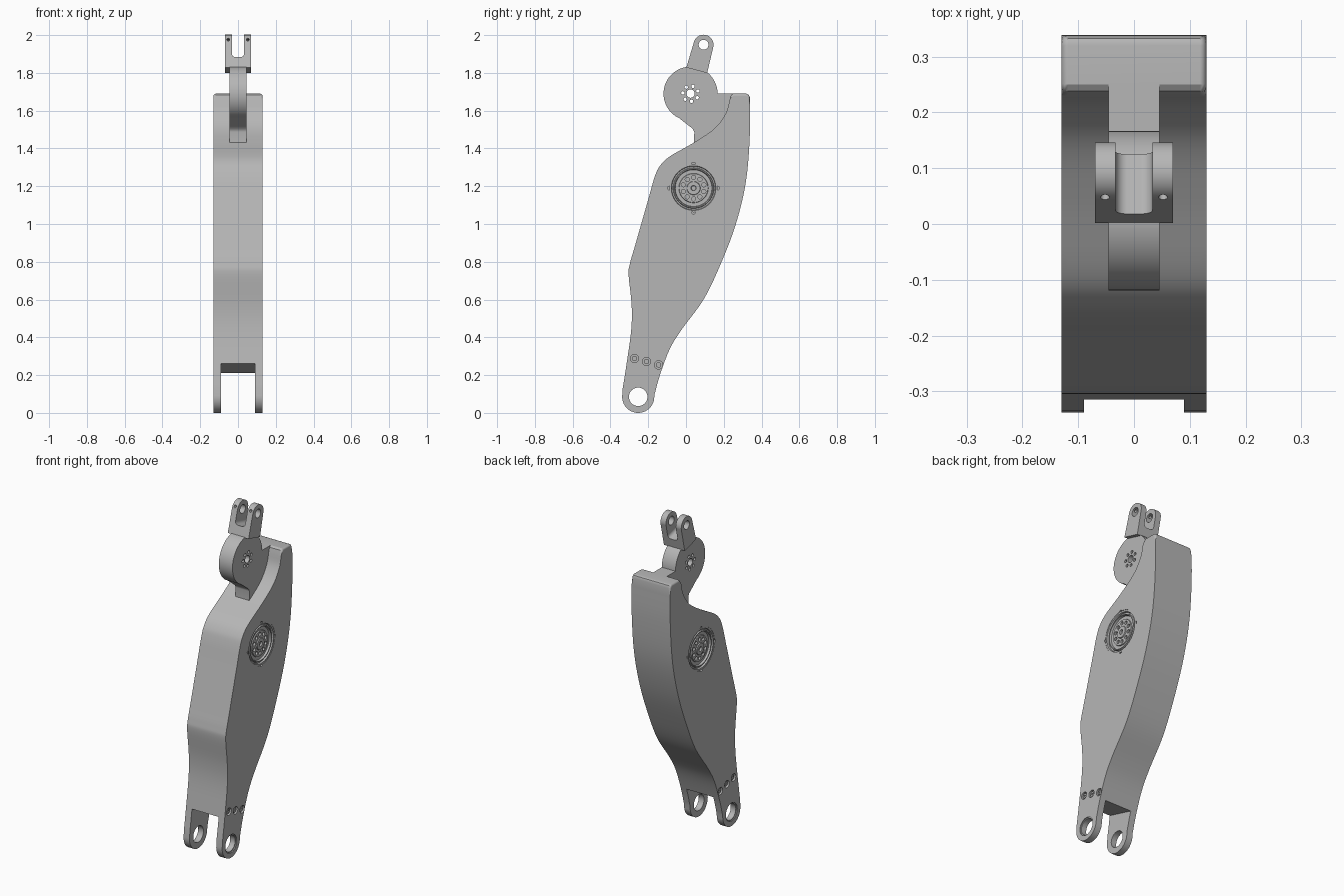
import bpy, bmesh, math
from mathutils import Vector

cube = bpy.data.objects.get("Cube")
if cube:
    bpy.data.objects.remove(cube)

metal = bpy.data.materials.new("grey_metal")
metal.use_nodes = True
GREY = (0.47, 0.47, 0.47, 1)
metal.diffuse_color = GREY
metal.node_tree.nodes["Principled BSDF"].inputs["Base Color"].default_value = GREY


def finish(name, bm):
    bmesh.ops.recalc_face_normals(bm, faces=bm.faces)
    mesh = bpy.data.meshes.new(name)
    bm.to_mesh(mesh)
    bm.free()
    mesh.materials.append(metal)
    obj = bpy.data.objects.new(name, mesh)
    bpy.context.collection.objects.link(obj)
    return obj


def prism(name, outline, lo, hi, axis="x", bevel=0):
    """Extrude an outline along x (points are y, z) or along y (points are x, z)."""
    bm = bmesh.new()
    place = (lambda p, d: (d, p[0], p[1])) if axis == "x" else (lambda p, d: (p[0], d, p[1]))
    a = [bm.verts.new(place(p, lo)) for p in outline]
    b = [bm.verts.new(place(p, hi)) for p in outline]
    caps = [bm.faces.new(a), bm.faces.new(b)]
    n = len(a)
    for i in range(n):
        j = (i + 1) % n
        bm.faces.new((a[i], a[j], b[j], b[i]))
    if bevel:
        rim = [e for f in caps for e in f.edges]
        bmesh.ops.bevel(bm, geom=rim, offset=bevel, segments=3, profile=0.5,
                        affect="EDGES", clamp_overlap=False)
    return finish(name, bm)


def arc(c, r, start, end, steps=32):
    angles = [math.radians(start + (end - start) * i / steps) for i in range(steps + 1)]
    return [(c[0] + r * math.cos(t), c[1] + r * math.sin(t)) for t in angles]


def circle(c, r, steps=32):
    return arc(c, r, 0, 360, steps)[:-1]


def ring(c, r, count, offset=0):
    return arc(c, r, offset, offset + 360, count)[:-1]


def curve(points, steps=5):
    """Smooth open path through the points."""
    p = [Vector(q) for q in points]
    p = [2 * p[0] - p[1]] + p + [2 * p[-1] - p[-2]]
    out = []
    for i in range(1, len(p) - 2):
        a, b, c, d = p[i - 1:i + 3]
        for k in range(steps):
            t = k / steps
            out.append(tuple(0.5 * (2 * b + (c - a) * t + (2 * a - 5 * b + 4 * c - d) * t ** 2
                                    + (3 * b - a - 3 * c + d) * t ** 3)))
    return out + [tuple(p[-2])]


def cut(obj, *cutters):
    for cutter in cutters:
        cutter.hide_render = True
        mod = obj.modifiers.new("cut", "BOOLEAN")
        mod.operation, mod.solver, mod.object = "DIFFERENCE", "EXACT", cutter
        bpy.context.view_layer.objects.active = obj
        bpy.ops.object.modifier_apply(modifier=mod.name)
        bpy.data.objects.remove(cutter)


def drill(obj, c, r, lo, hi, axis="x", steps=24):
    cut(obj, prism("cutter", circle(c, r, steps), lo, hi, axis))


def smooth(obj):
    bpy.ops.object.select_all(action="DESELECT")
    obj.select_set(True)
    bpy.context.view_layer.objects.active = obj
    bpy.ops.object.shade_smooth_by_angle(angle=math.radians(32))
    obj.modifiers.new("normals", "WEIGHTED_NORMAL").keep_sharp = True


W = 0.13            # half width of the body
LUG = (-0.253, 0.085)
HUB = (0.04, 1.19)
DISC = (0.024, 1.69)

# Main body: side outline with rounded rims
back_edge = curve([(0.338, 1.67), (0.337, 1.45), (0.315, 1.21), (0.26, 0.987), (0.18, 0.78),
                   (0.093, 0.6), (-0.024, 0.44), (-0.087, 0.336), (-0.138, 0.2), (-0.166, 0.1)])
lug_end = arc(LUG, 0.085, -8, -184)
front_edge = curve([(-0.335, 0.13), (-0.315, 0.257), (-0.29, 0.44), (-0.288, 0.574),
                    (-0.304, 0.73), (-0.297, 0.79), (-0.27, 0.885), (-0.2, 1.13),
                    (-0.167, 1.246), (-0.14, 1.305), (-0.087, 1.357), (0.04, 1.43),
                    (0.15, 1.505), (0.21, 1.585), (0.233, 1.665)])
top_edge = [(0.238, 1.682), (0.25, 1.69), (0.32, 1.69), (0.332, 1.684)]
body = prism("body", back_edge + lug_end + front_edge + top_edge, -W, W, bevel=0.012)

# Fork slot and pin holes at the lower end
cut(body, prism("cutter", [(-0.5, 0.313), (0, 0.173), (0, -0.1), (-0.5, -0.1)], -0.09, 0.09))
drill(body, LUG, 0.049, -0.3, 0.3, steps=40)

bolts = [(-0.272, 0.288), (-0.209, 0.272), (-0.145, 0.254)]
for side in (-1, 1):
    # Recesses in each side of the body
    drill(body, LUG, 0.055, side * (W - 0.006), side * 0.2, steps=40)
    drill(body, HUB, 0.128, side * 0.1, side * 0.2, steps=64)
    for p in ring(HUB, 0.126, 4):
        drill(body, p, 0.011, side * 0.118, side * 0.2, steps=16)
    for p in bolts:
        drill(body, p, 0.022, side * 0.116, side * 0.2)

    label = "left" if side > 0 else "right"
    for i, p in enumerate(bolts):
        screw = prism(f"{label}_screw_{i + 1}", circle(p, 0.014, 24), side * 0.11, side * 0.125)
        drill(screw, p, 0.006, side * 0.119, side * 0.2, steps=6)
        smooth(screw)

    # Stepped bearing hub, turned about the x axis
    profile = [(0, 0.03), (0.128, 0.03), (0.128, 0.002), (0.118, 0.002), (0.115, 0.012),
               (0.108, 0.012), (0.105, 0.004), (0.1, 0.004), (0.097, 0.016), (0.078, 0.016),
               (0.076, 0.01), (0.036, 0.01), (0.034, 0.004), (0.014, 0.004),
               (0.012, 0.014), (0, 0.014)]
    bm = bmesh.new()
    verts = [bm.verts.new((side * (W - d), HUB[0] + r, HUB[1])) for r, d in profile]
    edges = [bm.edges.new(pair) for pair in zip(verts, verts[1:])]
    bmesh.ops.spin(bm, geom=verts + edges, cent=(0, *HUB), axis=(1, 0, 0),
                   angle=math.tau, steps=64)
    bmesh.ops.remove_doubles(bm, verts=bm.verts, dist=0.0001)
    hub = finish(f"{label}_hub", bm)
    for p in ring(HUB, 0.057, 10, 18):
        drill(hub, p, 0.011, side * 0.108, side * 0.2, steps=16)
    smooth(hub)
smooth(body)

# Upper disc with the web that joins it to the body
web = [(0.018, 1.518), (0.035, 1.505), (0.044, 1.487), (0.042, 1.42), (0.1, 1.42),
       (0.2, 1.5), (0.265, 1.6), (0.265, 1.69)]
disc = prism("upper_disc", arc(DISC, 0.143, 0, 245, 56) + web, -0.046, 0.046)
drill(disc, DISC, 0.022, -0.1, 0.1)
for p in ring(DISC, 0.041, 7, 20):
    drill(disc, p, 0.009, -0.1, 0.1, steps=16)
smooth(disc)

# Tilted clevis on the disc, built upright and then turned
tip = (0, 0.268)
sides = [(-0.057, 0.128), (0.057, 0.128)]
clevis = prism("clevis", sides + arc(tip, 0.053, 5, 175, 28), -0.07, 0.07)
slot = arc((-0.012, 0.206), 0.021, 180, 270, 6) + arc((0.012, 0.206), 0.021, 270, 360, 6)
cut(clevis, prism("cutter", slot + [(0.033, 0.4), (-0.033, 0.4)], -0.2, 0.2, "y"))
drill(clevis, tip, 0.026, -0.2, 0.2)
for x in (-0.052, 0.052):
    drill(clevis, (x, 0.283), 0.008, -0.2, 0, "y", 12)
clevis.location = (0, *DISC)
clevis.rotation_euler.x = math.radians(-14.9)
smooth(clevis)
